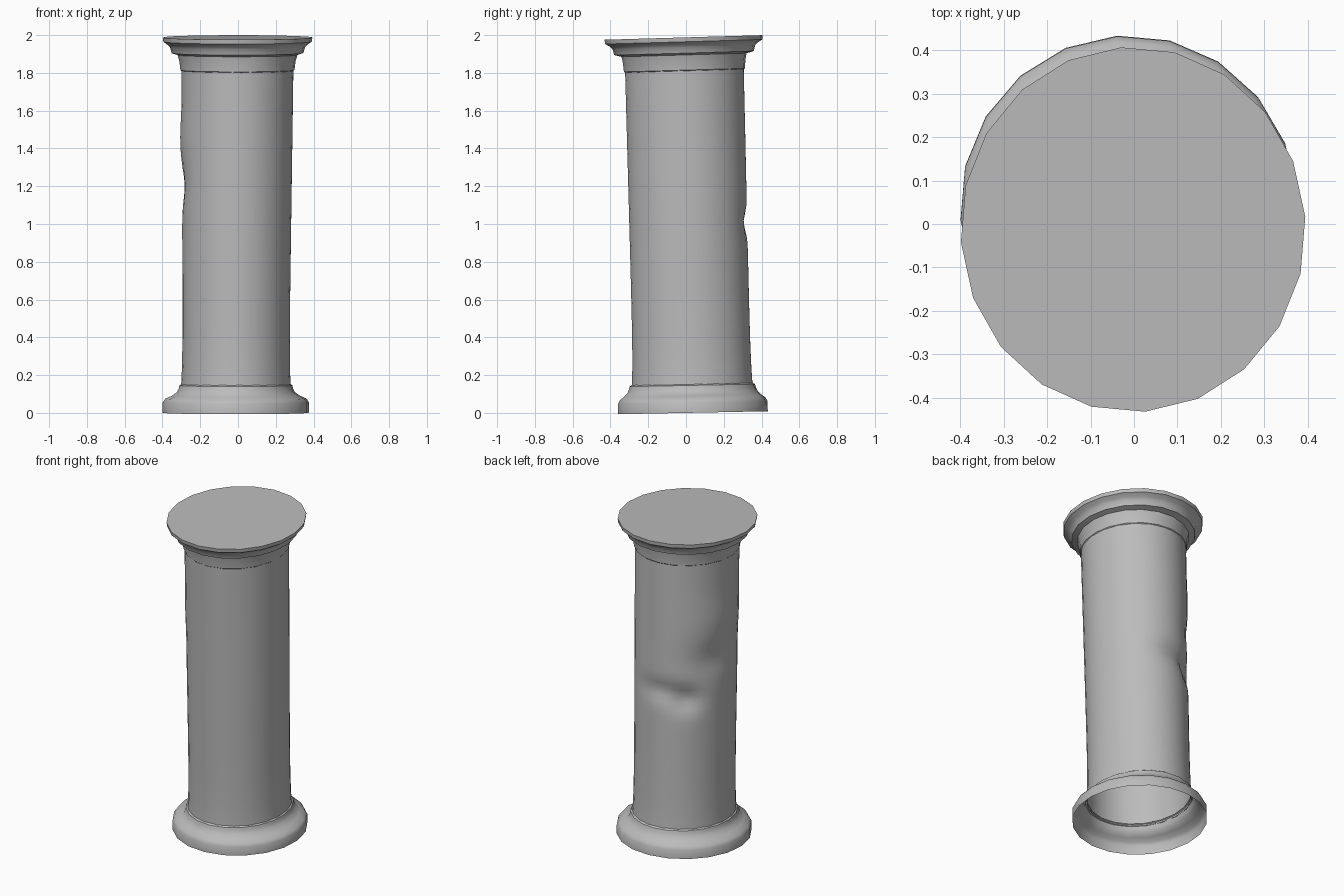
import bpy
import bmesh
import math

default_cube = bpy.data.objects.get("Cube")
if default_cube:
    bpy.data.objects.remove(default_cube, do_unlink=True)

stone = bpy.data.materials.new("grey stone")
stone.use_nodes = True
stone_colour = (0.5, 0.5, 0.5, 1)
stone.diffuse_color = stone_colour
stone.node_tree.nodes["Principled BSDF"].inputs["Base Color"].default_value = stone_colour


def gaussian(offset, width):
    return math.exp(-(offset / width) ** 2)


def no_wear(angle, height):
    return 0


def leaning_lathe(name, profile, sides, tilt=0, wear=no_wear, capped=False):
    """Sweep (height, x radius, y radius) rings about the leaning axis of the column."""
    bm = bmesh.new()
    rings = []
    start = math.radians(4)
    for height, radius_x, radius_y in profile:
        centre_x = -0.012 + height * 0.005
        centre_y = 0.037 - height * 0.025
        ring = []
        for side in range(sides):
            angle = start + math.tau * side / sides
            scale = 1 - wear(angle, height)
            x = centre_x + radius_x * scale * math.cos(angle)
            y = centre_y + radius_y * scale * math.sin(angle)
            ring.append(bm.verts.new((x, y, height + tilt * y)))
        rings.append(ring)
    for lower, upper in zip(rings, rings[1:]):
        for i in range(sides):
            j = (i + 1) % sides
            bm.faces.new((lower[i], lower[j], upper[j], upper[i]))
    if capped:
        bm.faces.new(rings[-1])
    mesh = bpy.data.meshes.new(name)
    bm.to_mesh(mesh)
    bm.free()
    mesh.materials.append(stone)
    part = bpy.data.objects.new(name, mesh)
    bpy.context.collection.objects.link(part)
    bpy.ops.object.select_all(action="DESELECT")
    part.select_set(True)
    bpy.context.view_layer.objects.active = part
    bpy.ops.object.shade_smooth_by_angle(angle=math.radians(35))
    return part


def shaft_wear(angle, height):
    """Chips and hollows on the back of the shaft, as a share of the radius."""
    degrees = math.degrees(angle)
    tip = 0.13 * gaussian(degrees - 127, 15) * gaussian(height - 0.96, 0.07)
    groove = 0.08 * gaussian(degrees - 98, 24) * gaussian(height - 1.01, 0.06)
    hollow = 0.07 * gaussian(degrees - 165, 32) * gaussian(height - 1.2, 0.1)
    bulge = 0.03 * gaussian(degrees - 175, 40) * gaussian(height - 1.45, 0.13)
    return tip + groove + hollow - bulge


# Base: plinth drum, rounded shoulder and small collar, open underneath
base_profile = [
    (0, 0.388, 0.397),
    (0.055, 0.388, 0.397),
    (0.075, 0.375, 0.385),
    (0.09, 0.34, 0.365),
    (0.11, 0.312, 0.345),
    (0.13, 0.303, 0.337),
    (0.145, 0.3, 0.332),
    (0.155, 0.285, 0.318),
]
leaning_lathe("base", base_profile, 20, tilt=0.02)

# Shaft: slightly flared at the foot, with worn hollows at the back
shaft_profile = []
steps = 42
for step in range(steps + 1):
    t = step / steps
    flare = 0.01 * math.exp(-t * 12)
    shaft_profile.append((0.14 + t * 1.68, 0.281 + t * 0.016 + flare,
                          0.311 + t * 0.004 + flare))
leaning_lathe("shaft", shaft_profile, 40, wear=shaft_wear)

# Capital: neck band, stepped moulding and flat closed top
capital_profile = [
    (1.81, 0.297, 0.315),
    (1.815, 0.303, 0.321),
    (1.86, 0.308, 0.325),
    (1.895, 0.318, 0.332),
    (1.905, 0.35, 0.37),
    (1.935, 0.358, 0.378),
    (1.95, 0.372, 0.392),
    (1.965, 0.394, 0.417),
    (1.988, 0.397, 0.42),
]
leaning_lathe("capital", capital_profile, 20, tilt=0.029, capped=True)
